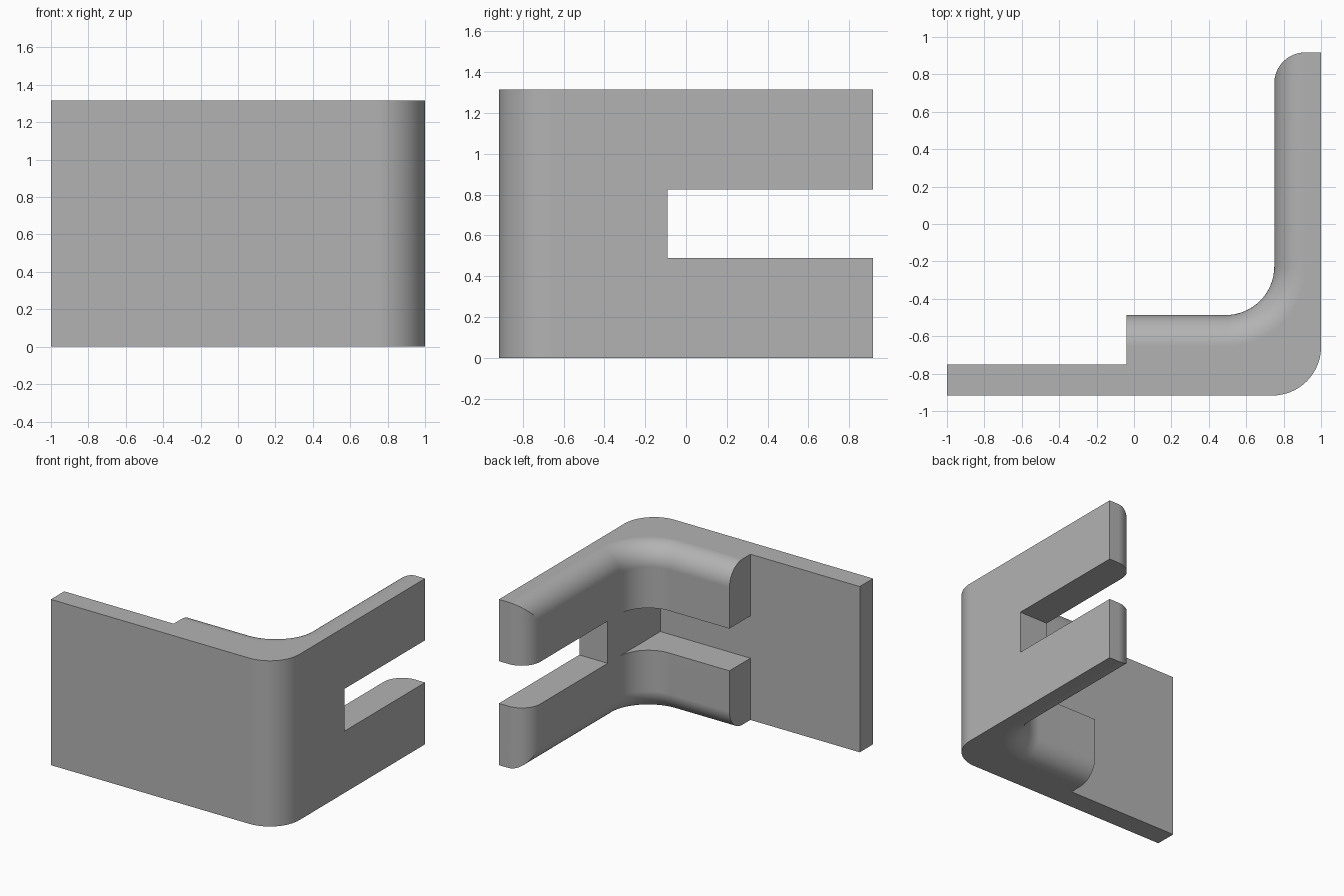
import bpy
import bmesh
from math import sin, cos, pi, acos, radians

default = bpy.data.objects.get("Cube")
if default:
    bpy.data.objects.remove(default, do_unlink=True)

HEIGHT = 1.315
X, Y = 1.0, 0.917        # half extents in plan
PLATE_Y = -0.75          # inner face of the thin plate
WALL_X, WALL_Y = 0.75, -0.487   # inner faces of the arm and thick block
STEP_X = -0.04           # where the block steps down to the plate
BEND = 0.26              # bend radius
ROUND = 0.165            # radius of the rounded inner edges
STEPS = 16

grey = bpy.data.materials.new("plain grey")
grey.use_nodes = True
colour = (0.45, 0.45, 0.45, 1)
grey.diffuse_color = colour
grey.node_tree.nodes["Principled BSDF"].inputs["Base Color"].default_value = colour


def arc(cx, cy, r, start, end):
    angles = [start + (end - start) * i / STEPS for i in range(STEPS + 1)]
    return [(cx + r * cos(a), cy + r * sin(a)) for a in angles]


def outline(inset):
    """Plan of the bracket with its inner side moved in by inset."""
    tip = acos(max(-1, min(1, (inset - ROUND) / ROUND)))
    return ([(-X, -Y)]
            + arc(X - BEND, BEND - Y, BEND, -pi / 2, 0)
            + [(X, Y)]
            + arc(WALL_X + ROUND, Y - ROUND, ROUND, pi / 2, tip)
            + arc(WALL_X - BEND, WALL_Y + BEND, BEND + inset, 0, -pi / 2)
            + [(STEP_X, WALL_Y - inset), (STEP_X, PLATE_Y), (-X, PLATE_Y)])


def loft(name, levels):
    """Join plan outlines stacked at (height, points) into a closed solid."""
    bm = bmesh.new()
    rings = [[bm.verts.new((x, y, z)) for x, y in pts] for z, pts in levels]
    n = len(rings[0])
    for low, high in zip(rings, rings[1:]):
        for i in range(n):
            j = (i + 1) % n
            bm.faces.new((low[i], low[j], high[j], high[i]))
    bm.faces.new(rings[0][::-1])
    bm.faces.new(rings[-1])
    bmesh.ops.remove_doubles(bm, verts=bm.verts, dist=1e-5)
    bmesh.ops.recalc_face_normals(bm, faces=bm.faces)
    mesh = bpy.data.meshes.new(name)
    bm.to_mesh(mesh)
    bm.free()
    obj = bpy.data.objects.new(name, mesh)
    bpy.context.collection.objects.link(obj)
    mesh.materials.append(grey)
    return obj


# Bent bracket, inner side rounded over at the bottom and top
turns = [pi / 2 * i / STEPS for i in range(STEPS + 1)]
upper = [(HEIGHT - ROUND + ROUND * sin(t), outline(ROUND - ROUND * cos(t))) for t in turns]
lower = [(HEIGHT - z, pts) for z, pts in reversed(upper)]
bracket = loft("bent_bracket", lower + upper)

# Slot through the arm, continuing as a channel in the thick block
slot_plan = [(-0.3, PLATE_Y), (WALL_X, PLATE_Y), (WALL_X, -0.09),
             (1.3, -0.09), (1.3, 1.3), (-0.3, 1.3)]
slot = loft("slot_cutter", [(0.49, slot_plan), (0.825, slot_plan)])
slot.hide_render = True

cut = bracket.modifiers.new("slot", "BOOLEAN")
cut.operation = "DIFFERENCE"
cut.solver = "EXACT"
cut.object = slot
bpy.ops.object.select_all(action="DESELECT")
bracket.select_set(True)
bpy.context.view_layer.objects.active = bracket
bpy.ops.object.modifier_apply(modifier=cut.name)
bpy.data.objects.remove(slot, do_unlink=True)

# Smooth rounds with crisp edges
bpy.ops.object.shade_smooth_by_angle(angle=radians(25))
weighted = bracket.modifiers.new("flat faces", "WEIGHTED_NORMAL")
weighted.keep_sharp = True
